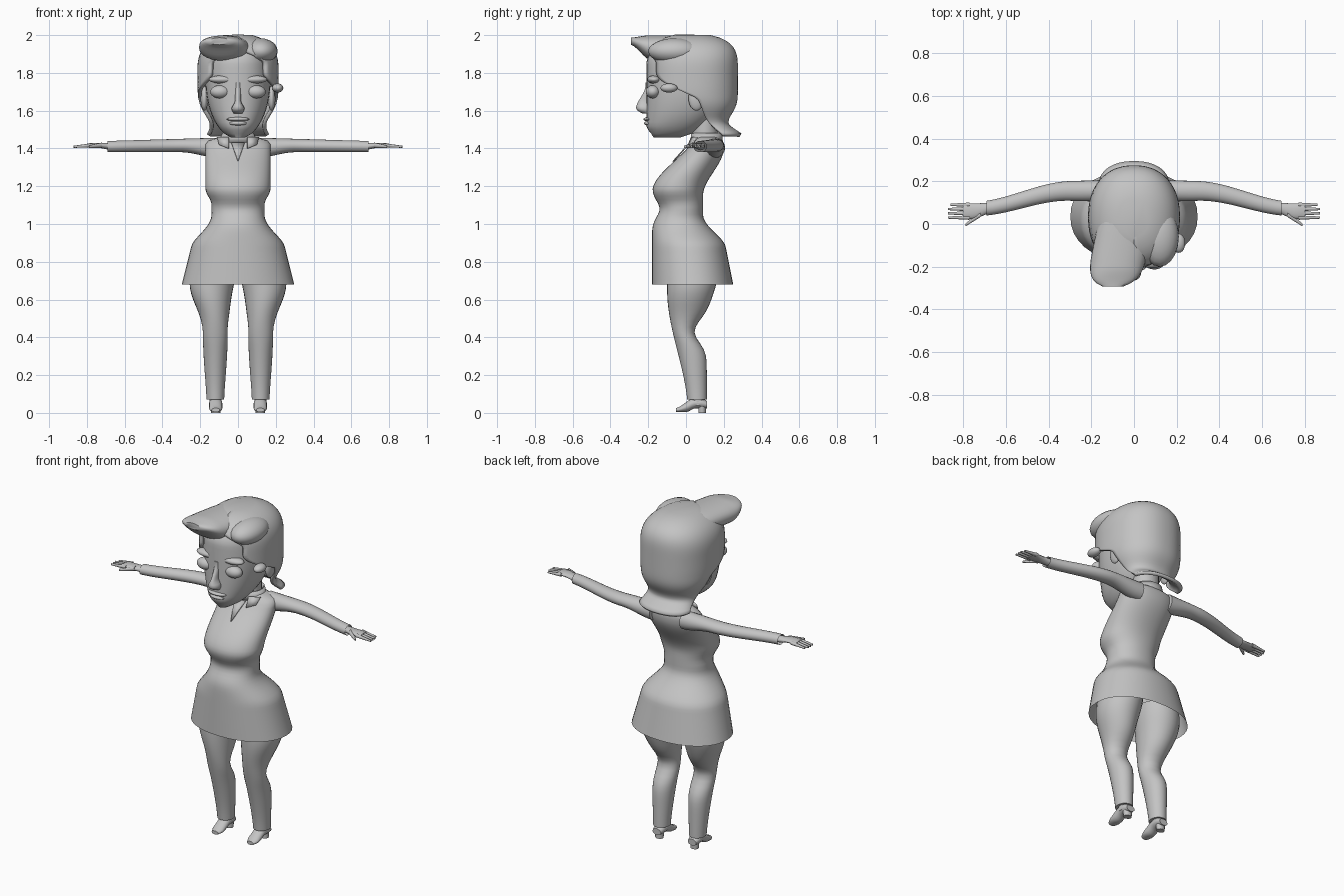
import bpy, bmesh, math

cube = bpy.data.objects.get("Cube")
if cube:
    bpy.data.objects.remove(cube)

colour = (.55, .55, .55, 1)
grey = bpy.data.materials.new("plain grey")
grey.use_nodes = True
grey.diffuse_color = colour
grey.node_tree.nodes["Principled BSDF"].inputs["Base Color"].default_value = colour


# Shaping rules used by the cross-sections
def ramp(value, start, end):
    """Smooth step from zero to one."""
    f = min(max((value - start) / (end - start), 0), 1)
    return f * f * (3 - 2 * f)


def fall(value, start, end):
    """Smooth step from one to zero."""
    return 1 - ramp(value, start, end)


def bump(value, centre, width):
    """Soft hill of height one."""
    return math.exp(-((value - centre) / width) ** 2)


def dome(value, centre, reach, power=2):
    """Rounded arch that closes at the given reach."""
    return math.sqrt(max(0, 1 - abs((value - centre) / reach) ** power))


def finish(name, bm, mirror=False, thickness=0):
    """Turn a bmesh into a smooth-shaded named object."""
    bmesh.ops.recalc_face_normals(bm, faces=bm.faces)
    mesh = bpy.data.meshes.new(name)
    bm.to_mesh(mesh)
    bm.free()
    mesh.materials.append(grey)
    part = bpy.data.objects.new(name, mesh)
    bpy.context.collection.objects.link(part)
    bpy.ops.object.select_all(action='DESELECT')
    part.select_set(True)
    bpy.context.view_layer.objects.active = part
    bpy.ops.object.shade_smooth_by_angle(angle=math.radians(50))
    if thickness:
        shell = part.modifiers.new("thickness", 'SOLIDIFY')
        shell.thickness, shell.offset = thickness, 0
    if mirror:
        part.modifiers.new("mirror", 'MIRROR').use_mirror_merge = False


def loft(name, section, start, end, axis='z', power=2, sides=28, steps=24,
         cap_start=True, cap_end=True, opening=None, **options):
    """Skin rounded sections (centre, half width, low, high) along an axis."""
    bm = bmesh.new()
    place = {'x': lambda t, u, v: (t, u, v),
             'y': lambda t, u, v: (u, t, v),
             'z': lambda t, u, v: (u, v, t)}[axis]
    rings = []
    for step in range(steps + 1):
        t = start + (end - start) * step / steps
        centre, half, low, high = section(t)
        gap = math.radians(opening(t)) if opening else 0
        ring = []
        for i in range(sides):
            turn = i / (sides - 1 if opening else sides)
            angle = gap - math.pi / 2 + turn * 2 * (math.pi - gap)
            c, s = (math.copysign(abs(w) ** (2 / power), w)
                    for w in (math.cos(angle), math.sin(angle)))
            ring.append(bm.verts.new(place(t, centre + c * half,
                                           (low + high + s * (high - low)) / 2)))
        rings.append(ring)
    for a, b in zip(rings, rings[1:]):
        for i in range(sides - 1 if opening else sides):
            j = (i + 1) % sides
            bm.faces.new((a[i], a[j], b[j], b[i]))
    if cap_start:
        bm.faces.new(rings[0])
    if cap_end:
        bm.faces.new(rings[-1])
    finish(name, bm, **options)


def ball(name, location, size, **options):
    bm = bmesh.new()
    bmesh.ops.create_uvsphere(bm, u_segments=20, v_segments=12, radius=1)
    bmesh.ops.scale(bm, vec=size, verts=bm.verts)
    bmesh.ops.translate(bm, vec=location, verts=bm.verts)
    finish(name, bm, **options)


def plate(name, points, **options):
    bm = bmesh.new()
    bm.faces.new([bm.verts.new(point) for point in points])
    finish(name, bm, thickness=.008, **options)


# Dress with flared skirt, waist, bust and shoulders, open at the hem
def dress_section(z):
    hips = fall(z, .88, 1.05)
    flare = (z - .68) / 4
    top = ramp(z, 1.43, 1.47)
    half = .14 + (.158 - flare) * hips + .033 * ramp(z, 1.1, 1.19) - .09 * top
    front = -.18 + .24 * ramp(z, 1.17, 1.5) + .04 * bump(z, 1.08, .06)
    back = .09 + (.16 - flare * .8) * hips + .11 * ramp(z, 1.15, 1.4) - .03 * top
    return 0, half, front, back


loft("dress", dress_section, .68, 1.46, power=2.15, sides=36, steps=40, cap_start=False)


# Legs and heeled shoes
def leg_section(z):
    centre = .12 + .02 * bump(z, .65, .12)
    half = .045 + .02 * ramp(z, 0, .4) + .055 * ramp(z, .42, .72)
    front = .01 - .11 * ramp(z, 0, .65)
    back = .11 - .065 * bump(z, .43, .08) + .06 * ramp(z, .48, .75)
    return centre, half, front, back


def shoe_section(y):
    half = .035 - .015 * fall(y, -.06, -.02) - .008 * ramp(y, .08, .12)
    sole = .004 + .02 * ramp(y, 0, .05)
    return .118, half, sole, .025 + .055 * ramp(y, -.06, .05) - .02 * ramp(y, .08, .12)


loft("leg", leg_section, .07, .78, mirror=True)
loft("shoe", shoe_section, -.052, .112, axis='y', sides=16, steps=12, mirror=True)
loft("heel", lambda z: (.118, .024 + z / 9, .065, .106), 0, .05, sides=12, steps=1, mirror=True)
loft("ankle", lambda z: (.12, .032, .025, .1), .04, .1, sides=16, steps=1, mirror=True)


# Sleeves with open cuffs, and hands
def sleeve_section(x):
    centre = .155 - .085 * ramp(x, .3, .75)
    half = .055 - .03 * x
    return centre, half, 1.35 + .03 * ramp(x, .1, .3), 1.46 - .03 * x


def palm_section(x):
    spread = ramp(x, .65, .76)
    tip = ramp(x, .76, .82)
    return (.078 - .018 * spread, .022 + .014 * spread,
            1.39 + .015 * spread, 1.43 - .006 * tip)


def finger(name, start, end, near, far, radius):
    """Tapered digit running outward from near to far in y."""
    def section(x):
        f = (x - start) / (end - start)
        y = near + (far - near) * f
        z = 1.417 - .008 * f
        r = radius * (1 - f / 2)
        return y, r, z - r, z + r
    loft(name, section, start, end, axis='x', sides=10, steps=4, mirror=True)


loft("sleeve", sleeve_section, .1, .69, axis='x', sides=20, cap_end=False, mirror=True)
loft("palm", palm_section, .64, .8, axis='x', sides=16, steps=10, mirror=True)
for i, name in enumerate(("index", "middle", "ring", "little")):
    y = .03 + .02 * i
    finger(name + "_finger", .77, .87 - .01 * (name == "little"), y, y, .011)
finger("thumb", .72, .79, .045, -.005, .014)

# Neck, neckline and collar
loft("neck", lambda z: (0, .075, .03, .17), 1.4, 1.6, sides=20, steps=1)
loft("collar_band", lambda z: (0, .1 - .4 * (z - 1.43), .03, .19), 1.43, 1.48, steps=1,
     cap_start=False, cap_end=False, thickness=.008)
plate("collar_flap", [(.05, .005, 1.4), (.1, .03, 1.42), (.11, .06, 1.46), (.05, .03, 1.46)],
      mirror=True)
plate("neckline", [(0, -.068, 1.33), (.035, .02, 1.43), (-.035, .02, 1.43)])


# Head and face
def head_section(z):
    front = -.17 - .04 * ramp(z, 1.45, 1.52) + .07 * ramp(z, 1.85, 2)
    return 0, .172 * dome(z, 1.76, .31), front, -.1 + .31 * dome(z, 1.75, .3)


def nose_section(z):
    tip = ramp(z, 1.57, 1.61) * fall(z, 1.61, 1.73)
    return 0, .015 + .02 * bump(z, 1.61, .025), -.215 - .05 * tip, -.18


loft("head", head_section, 1.457, 1.95, power=2.2)
loft("nose", nose_section, 1.585, 1.75, sides=16, steps=12)
ball("eye", (.095, -.175, 1.7), (.052, .038, .035), mirror=True)
ball("brow", (.08, -.168, 1.765), (.075, .038, .022), mirror=True)
ball("upper_lip", (0, -.195, 1.555), (.06, .03, .012))
ball("lower_lip", (0, -.193, 1.533), (.048, .03, .013))
ball("ear", (.178, .055, 1.665), (.02, .042, .065), mirror=True)


# Hair shell with a face opening and a narrow flipped nape
def hair_section(z):
    high = max(z, 1.8)
    crown = dome(high, 1.8, .2, 4)
    nape = ramp(z, 1.45, 1.7)
    half = .205 * dome(high, 1.8, .2, 3) - .065 * bump(z, 1.52, .09)
    front = .08 - .05 * nape - .23 * crown * nape
    back = .03 + .235 * crown - .05 * bump(z, 1.54, .07) + .05 * fall(z, 1.45, 1.53)
    return 0, half, front, back


def face_opening(z):
    return 95 - 55 * ramp(z, 1.65, 1.8) - 40 * ramp(z, 1.85, 1.94)


loft("hair", hair_section, 1.47, 1.992, power=2.25, sides=40, steps=36, cap_start=False,
     opening=face_opening, thickness=.02)


# Swept fringe on the right, smaller lobe and curl on the left
def fringe_section(y):
    half = .13 * dome(y, -.1, .2, 4)
    low = 1.865 + .085 * fall(y, -.3, -.18)
    return -.04 + y / 5, half, low, 1.998 - .012 * fall(y, -.3, -.2)


loft("fringe", fringe_section, -.292, .09, axis='y', power=2.2)
ball("side_lobe", (.12, -.06, 1.915), (.09, .14, .068))
ball("side_curl", (.21, -.09, 1.72), (.03, .045, .024))
